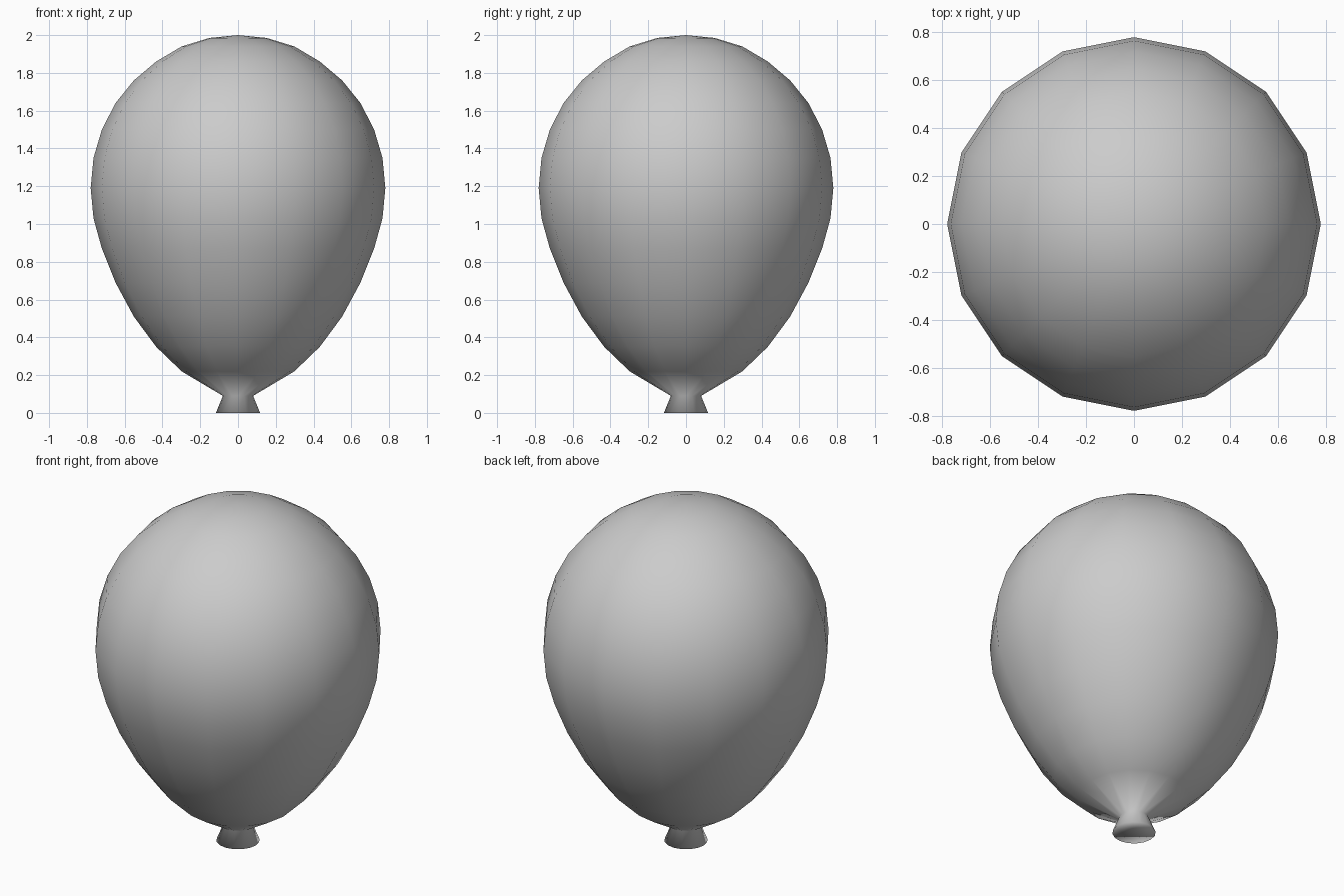
import bpy, bmesh
from math import sin, cos, pi

if "Cube" in bpy.data.objects:
    bpy.data.objects.remove(bpy.data.objects["Cube"])

SIDES, RADIUS = 16, 0.78

# Ring heights: neck rim, pinch, then sphere-like rings up to the crown
heights = [0.22, 0.35, 0.51, 0.69, 0.87, 1.03, 1.19,
           1.35, 1.50, 1.64, 1.76, 1.86, 1.94, 1.985]
profile = [(0.117, 0.0), (0.08, 0.09)]
profile += [(RADIUS * sin(pi * (i + 2) / 16), z) for i, z in enumerate(heights)]

bm = bmesh.new()
rings = [[bm.verts.new((r * cos(2 * pi * k / SIDES), r * sin(2 * pi * k / SIDES), z))
          for k in range(SIDES)] for r, z in profile]

# Skin between rings
for low, high in zip(rings, rings[1:]):
    for k in range(SIDES):
        n = (k + 1) % SIDES
        bm.faces.new((low[k], low[n], high[n], high[k]))

# Crown point and slightly hollow mouth
crown = bm.verts.new((0, 0, 2.0))
mouth = bm.verts.new((0, 0, 0.02))
for k in range(SIDES):
    n = (k + 1) % SIDES
    bm.faces.new((rings[-1][k], rings[-1][n], crown))
    bm.faces.new((rings[0][n], rings[0][k], mouth))

bmesh.ops.recalc_face_normals(bm, faces=bm.faces)
for f in bm.faces:
    f.smooth = True
mesh = bpy.data.meshes.new("balloon")
bm.to_mesh(mesh)
bm.free()
balloon = bpy.data.objects.new("balloon", mesh)
bpy.context.collection.objects.link(balloon)
